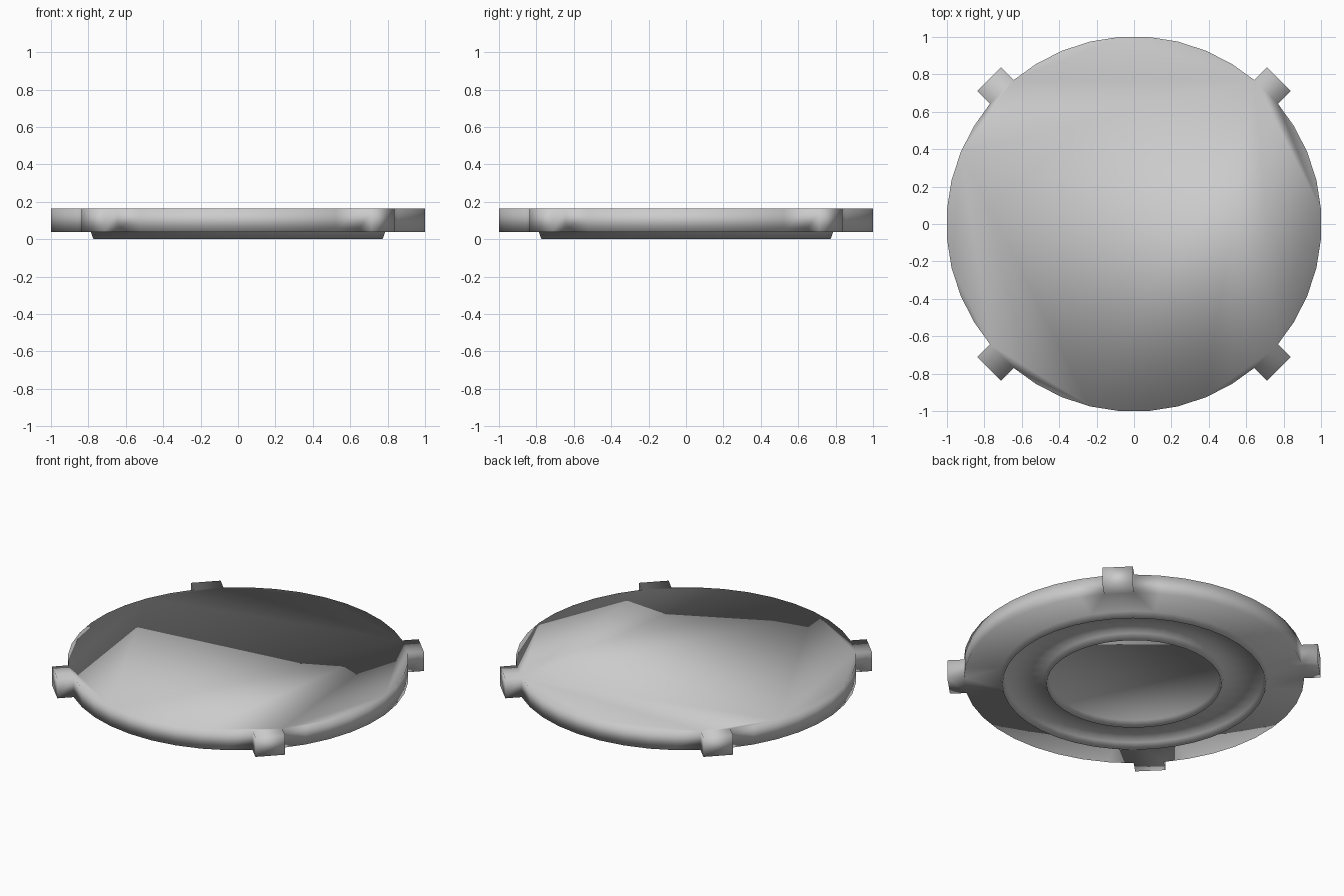
import bpy, bmesh
from math import cos, sin, pi
from mathutils import Vector

cube = bpy.data.objects.get("Cube")
if cube:
    bpy.data.objects.remove(cube, do_unlink=True)

SIDES = 40
UNDERSIDE, TOP = 0.04, 0.165
RADIUS = 1 / cos(pi / SIDES)      # flats sit exactly one unit out
TAB_HALF_WIDTH, TAB_ROOT, TAB_END = 0.089, 0.999, 1.096
RIB_RADII = (0.775, 0.515)
RIB_HALF_WIDTH = 0.015

grey = bpy.data.materials.new("plain_grey")
grey.use_nodes = True
colour = (0.6, 0.6, 0.6, 1)
grey.diffuse_color = colour
grey.node_tree.nodes["Principled BSDF"].inputs["Base Color"].default_value = colour


def circle(radius, z):
    """Points of a polygon whose flats face the axes and diagonals."""
    angles = [(i - 0.5) * 2 * pi / SIDES for i in range(SIDES)]
    return [Vector((radius * cos(a), radius * sin(a), z)) for a in angles]


def tab(angle, z):
    """Four outline points of a square locking tab."""
    out = Vector((cos(angle), sin(angle), 0))
    side = Vector((-sin(angle), cos(angle), 0)) * TAB_HALF_WIDTH
    lift = Vector((0, 0, z))
    return [out * TAB_ROOT - side + lift, out * TAB_END - side + lift,
            out * TAB_END + side + lift, out * TAB_ROOT + side + lift]


def lid_outline(z):
    """Round outline with a locking tab on each diagonal."""
    points = []
    for i, point in enumerate(circle(RADIUS, z)):
        if i % 10 == 5:
            points += tab(i * 2 * pi / SIDES, z)
        elif i % 10 != 6:
            points.append(point)
    return points


def bridge(bm, a, b):
    """Join two closed loops of equal length with quads."""
    for i in range(len(a)):
        j = (i + 1) % len(a)
        bm.faces.new((a[i], a[j], b[j], b[i]))


bm = bmesh.new()

# Lid: flat top and upright rim
lower = [bm.verts.new(p) for p in lid_outline(UNDERSIDE)]
upper = [bm.verts.new(p) for p in lid_outline(TOP)]
bridge(bm, lower, upper)
bm.faces.new(upper)

# Underside: two thin pointed ribs with a flat groove between them
profile = []
for r in RIB_RADII:
    profile += [(r + RIB_HALF_WIDTH, UNDERSIDE), (r, 0),
                (r - RIB_HALF_WIDTH, UNDERSIDE)]
loops = [[bm.verts.new(p) for p in circle(r, z)] for r, z in profile]
for a, b in zip(loops, loops[1:]):
    bridge(bm, a, b)
bm.faces.new(loops[-1])

# Flat border between the outer rib and the rim
border = [bm.edges.get((loop[i - 1], loop[i]))
          for loop in (lower, loops[0]) for i in range(len(loop))]
bmesh.ops.triangle_fill(bm, edges=border, use_beauty=True)

bmesh.ops.recalc_face_normals(bm, faces=bm.faces)
for face in bm.faces:
    face.smooth = True
mesh = bpy.data.meshes.new("ribbed_lid")
bm.to_mesh(mesh)
bm.free()
mesh.materials.append(grey)
lid = bpy.data.objects.new("ribbed_lid", mesh)
bpy.context.collection.objects.link(lid)
